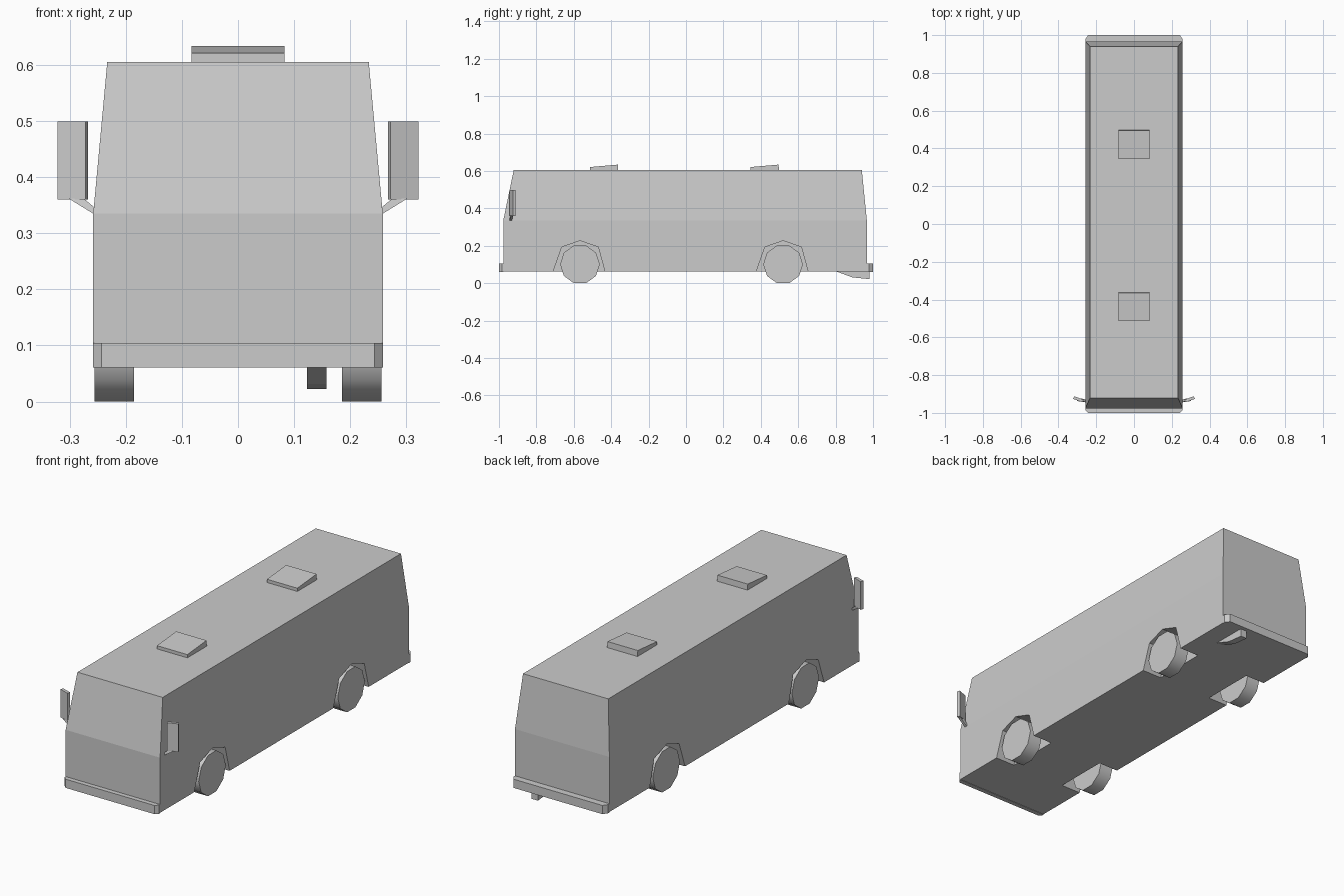
import bpy, bmesh, math
from mathutils import Matrix, Vector

if "Cube" in bpy.data.objects:
    bpy.data.objects.remove(bpy.data.objects["Cube"])

AXLES = (-0.567, 0.519)


def finish(name, bm):
    bmesh.ops.recalc_face_normals(bm, faces=bm.faces)
    me = bpy.data.meshes.new(name)
    bm.to_mesh(me)
    bm.free()
    ob = bpy.data.objects.new(name, me)
    bpy.context.collection.objects.link(ob)
    return ob


def loft(bm, rings):
    """Skin a list of equal-length point loops and cap both ends."""
    loops = [[bm.verts.new(p) for p in r] for r in rings]
    n = len(loops[0])
    for a, b in zip(loops, loops[1:]):
        for i in range(n):
            j = (i + 1) % n
            bm.faces.new((a[i], a[j], b[j], b[i]))
    bm.faces.new(loops[0])
    bm.faces.new(loops[-1])


def side_prism(bm, profile, x0, x1):
    """Extrude a (y, z) profile along x."""
    loft(bm, [[(x, y, z) for y, z in profile] for x in (x0, x1)])


def rect(hw, y0, y1, z):
    return [(-hw, y0, z), (hw, y0, z), (hw, y1, z), (-hw, y1, z)]


# Body shell: straight lower half, tapered window half
bm = bmesh.new()
loft(bm, [rect(0.258, -0.977, 0.967, 0.063),
          rect(0.258, -0.977, 0.967, 0.335),
          rect(0.233, -0.921, 0.940, 0.605)])
body = finish("bus_body", bm)

# Wheel wells cut out of the body
bm = bmesh.new()
for c in AXLES:
    arch = [(c - 0.155, 0.02), (c - 0.143, 0.063), (c - 0.097, 0.193), (c, 0.227),
            (c + 0.098, 0.193), (c + 0.133, 0.063), (c + 0.145, 0.02)]
    for s in (-1, 1):
        side_prism(bm, arch, s * 0.15, s * 0.3)
cutter = finish("wheel_well_cutter", bm)
cutter.hide_render = True
mod = body.modifiers.new("wheel_wells", 'BOOLEAN')
mod.operation = 'DIFFERENCE'
mod.solver = 'EXACT'
mod.object = cutter
bpy.context.view_layer.objects.active = body
body.select_set(True)
bpy.ops.object.modifier_apply(modifier=mod.name)
bpy.data.objects.remove(cutter)

# Bumpers with chamfered corners
for name, y_in, y_out in (("front_bumper", -0.977, -1.0), ("rear_bumper", 0.967, 1.0)):
    bm = bmesh.new()
    loft(bm, [[(-0.258, y_in, z), (0.258, y_in, z), (0.258, y_in + (y_out - y_in) * 0.35, z),
               (0.243, y_out, z), (-0.243, y_out, z), (-0.258, y_in + (y_out - y_in) * 0.35, z)]
              for z in (0.061, 0.104)])
    finish(name, bm)

# Ten-sided wheels
for end, y in zip(("front", "rear"), AXLES):
    for side, s in (("left", -1), ("right", 1)):
        bm = bmesh.new()
        ring = [(y + 0.106 * math.cos(math.tau * i / 10),
                 0.101 + 0.106 * math.sin(math.tau * i / 10)) for i in range(10)]
        side_prism(bm, ring, s * 0.185, s * 0.256)
        wheel = finish(f"{end}_{side}_wheel", bm)
        bpy.ops.object.select_all(action='DESELECT')
        wheel.select_set(True)
        bpy.context.view_layer.objects.active = wheel
        bpy.ops.object.shade_smooth_by_angle(angle=math.radians(40))

# Wedge-shaped roof hatches
for name, y in (("front_roof_hatch", -0.514), ("rear_roof_hatch", 0.345)):
    bm = bmesh.new()
    side_prism(bm, [(y, 0.603), (y + 0.152, 0.603), (y + 0.15, 0.634), (y, 0.621)],
               -0.083, 0.083)
    finish(name, bm)

# Mirrors: swept-back panel on a slanted arm
for side, s in (("left", -1), ("right", 1)):
    bm = bmesh.new()
    bmesh.ops.create_cube(bm, size=1, matrix=(
        Matrix.Translation((s * 0.2945, -0.928, 0.43))
        @ Matrix.Rotation(s * math.radians(20), 4, 'Z')
        @ Matrix.Diagonal((0.053, 0.015, 0.139, 1))))
    finish(f"{side}_mirror", bm)
    bm = bmesh.new()
    loft(bm, [[(s * 0.250, y, 0.330), (s * 0.250, y, 0.341),
               (s * 0.275, y + 0.008, 0.362), (s * 0.302, y + 0.008, 0.362)]
              for y in (-0.945, -0.932)])
    finish(f"{side}_mirror_arm", bm)

# Exhaust under the rear right
bm = bmesh.new()
side_prism(bm, [(0.80, 0.064), (0.89, 0.031), (0.98, 0.022), (0.98, 0.064)], 0.123, 0.158)
finish("exhaust", bm)
